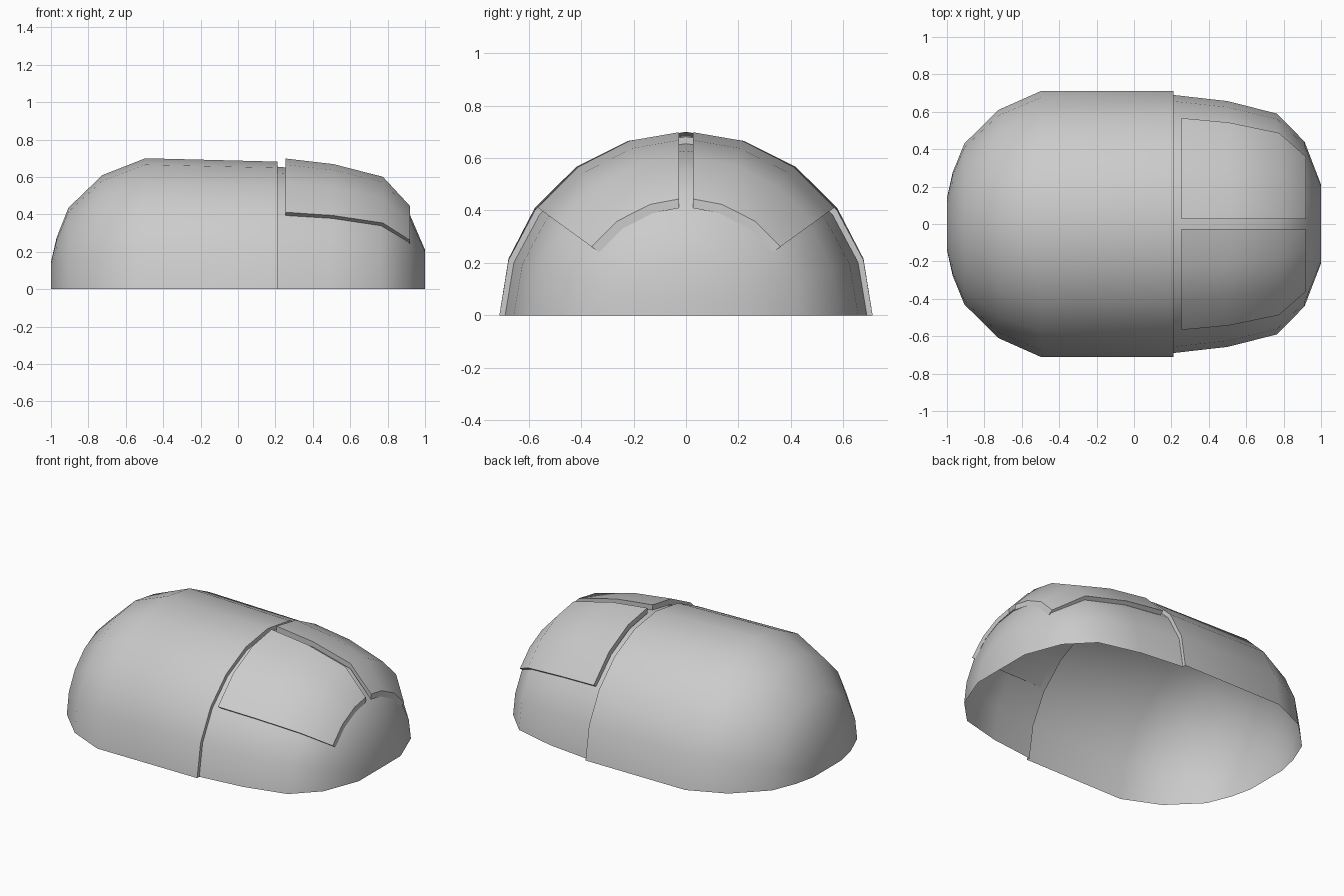
import bpy, bmesh, math

if "Cube" in bpy.data.objects:
    bpy.data.objects.remove(bpy.data.objects["Cube"])

SEG = 10  # facets over the half circle


def finish(name, bm, angle):
    bmesh.ops.recalc_face_normals(bm, faces=bm.faces[:])
    me = bpy.data.meshes.new(name)
    bm.to_mesh(me)
    bm.free()
    ob = bpy.data.objects.new(name, me)
    bpy.context.collection.objects.link(ob)
    bpy.ops.object.select_all(action='DESELECT')
    ob.select_set(True)
    bpy.context.view_layer.objects.active = ob
    bpy.ops.object.shade_smooth_by_angle(angle=math.radians(angle))
    return ob


def half_shell(name, rings, close_start=False, close_end=False):
    """Half-round shell through rings of (x, half width, height)."""
    bm = bmesh.new()
    rows = []
    for x, w, h in rings:
        rows.append([bm.verts.new((x, w * math.cos(math.pi * i / SEG),
                                   h * math.sin(math.pi * i / SEG)))
                     for i in range(SEG + 1)])
    for a, b in zip(rows, rows[1:]):
        for i in range(SEG):
            bm.faces.new((a[i], a[i + 1], b[i + 1], b[i]))
    if close_start:
        bm.faces.new(rows[0])
    if close_end:
        bm.faces.new(rows[-1])
    return finish(name, bm, 50)


def button(name, side, rings, thick=0.035, gap=0.026):
    """Raised curved panel, from the side edge up to the centre slot."""
    bm = bmesh.new()
    rows = []
    for x, r in rings:
        outer, inner = [], []
        for rad, row in ((r, outer), (r - thick, inner)):
            for deg in (36, 54, 72):
                a = math.radians(deg)
                row.append((rad * math.cos(a), rad * math.sin(a)))
            row.append((gap, rad * 0.998))
        loop = outer + inner[::-1]
        rows.append([bm.verts.new((x, side * y, z)) for y, z in loop])
    n = len(rows[0])
    for a, b in zip(rows, rows[1:]):
        for i in range(n):
            j = (i + 1) % n
            bm.faces.new((a[i], a[j], b[j], b[i]))
    for row in (rows[0], rows[-1]):
        for i in range(3):
            bm.faces.new((row[i], row[i + 1], row[n - 2 - i], row[n - 1 - i]))
    return finish(name, bm, 40)


# Palm shell, stepping down to the front shell at its open end
half_shell("palm_shell", [
    (-1.0, 0.14, 0.145), (-0.97, 0.275, 0.275), (-0.907, 0.43, 0.435),
    (-0.725, 0.61, 0.61), (-0.495, 0.712, 0.70), (0.21, 0.712, 0.682),
    (0.21, 0.69, 0.655)], close_start=True)

# Front shell under the buttons
half_shell("front_shell", [
    (0.21, 0.69, 0.655), (0.5, 0.657, 0.628), (0.765, 0.59, 0.56),
    (0.912, 0.44, 0.415), (1.0, 0.21, 0.21)], close_end=True)

# Pair of click buttons
for side, label in ((1, "left"), (-1, "right")):
    button(label + "_button", side,
           [(0.255, 0.70), (0.51, 0.67), (0.775, 0.602), (0.92, 0.445)])
